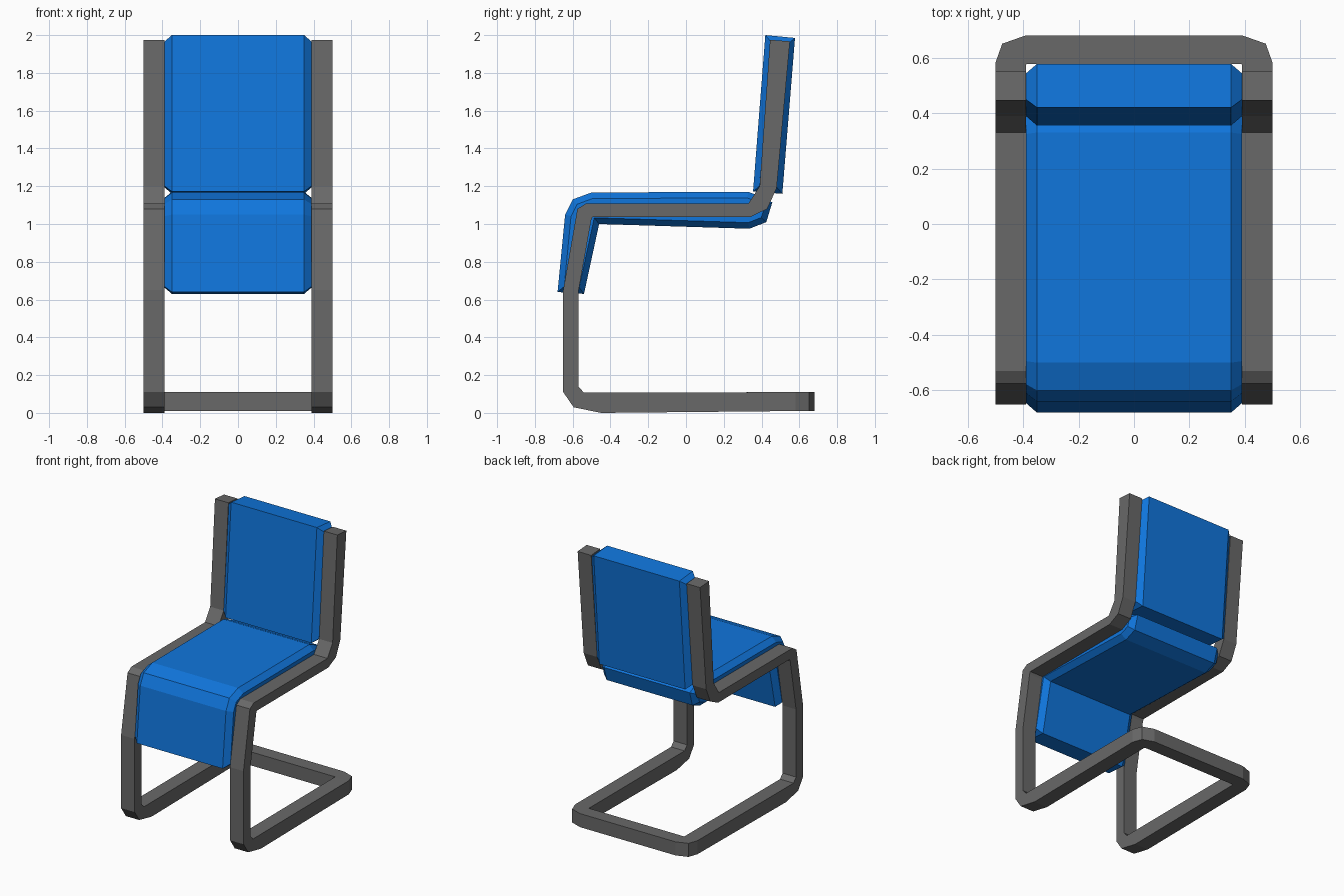
import bpy, bmesh

cube = bpy.data.objects.get("Cube")
if cube:
    bpy.data.objects.remove(cube, do_unlink=True)


def material(name, rgb):
    mat = bpy.data.materials.new(name)
    mat.use_nodes = True
    mat.diffuse_color = (*rgb, 1)
    mat.node_tree.nodes["Principled BSDF"].inputs["Base Color"].default_value = (*rgb, 1)
    return mat


blue = material("blue upholstery", (0.005, 0.18, 0.72))
grey = material("grey metal", (0.14, 0.14, 0.14))


def finish(name, bm, mat):
    bmesh.ops.recalc_face_normals(bm, faces=bm.faces[:])
    mesh = bpy.data.meshes.new(name)
    bm.to_mesh(mesh)
    bm.free()
    mesh.materials.append(mat)
    obj = bpy.data.objects.new(name, mesh)
    bpy.context.collection.objects.link(obj)
    return obj


def cushion(name, profile, half=0.35, rim=0.04):
    """Profile in (y, z) extruded across x, with both ends bevelled inward."""
    bm = bmesh.new()
    left, right = ([bm.verts.new((x, y, z)) for y, z in profile] for x in (half, -half))
    ends = [bm.faces.new(left), bm.faces.new(right)]
    n = len(profile)
    for i in range(n):
        j = (i + 1) % n
        bm.faces.new((left[i], left[j], right[j], right[i]))
    bmesh.ops.recalc_face_normals(bm, faces=bm.faces[:])
    for end in ends:
        bmesh.ops.inset_region(bm, faces=[end], thickness=0.032, depth=rim, use_even_offset=True)
    return finish(name, bm, blue)


# Seat cushion with front drop, and back cushion
cushion("seat_cushion", [
    (-0.68, 0.64), (-0.64, 1.05), (-0.60, 1.13), (-0.50, 1.167), (0.33, 1.17), (0.37, 1.155),
    (0.457, 1.115), (0.425, 1.01), (0.335, 0.975), (-0.46, 1.0), (-0.54, 0.63)])
cushion("back_cushion", [(0.42, 2.0), (0.577, 1.985), (0.51, 1.16), (0.355, 1.172)])

# Frame side stations: outer (y, z) and inner (y, z), from the back post down to the base
side = [
    ((0.445, 1.975), (0.55, 1.967)),
    ((0.39, 1.20), (0.48, 1.19)),
    ((0.33, 1.108), (0.43, 1.08)),
    ((0.31, 1.108), (0.34, 1.037)),
    ((-0.53, 1.108), (-0.495, 1.037)),
    ((-0.575, 1.08), (-0.502, 1.02)),
    ((-0.65, 0.65), (-0.57, 0.64)),
    ((-0.65, 0.11), (-0.57, 0.14)),
    ((-0.595, 0.03), (-0.54, 0.107)),
    ((-0.45, 0.0), (-0.45, 0.107)),
]
rings = [[(0.5, *o), (0.5, *i), (0.39, *i), (0.39, *o)] for o, i in side]
# Rear corner stations: outer (x, y) and inner (x, y)
for (xo, yo), (xi, yi) in [((0.5, 0.58), (0.39, 0.572)),
                           ((0.475, 0.65), (0.388, 0.576)),
                           ((0.39, 0.68), (0.384, 0.577))]:
    rings.append([(xo, yo, 0.01), (xo, yo, 0.11), (xi, yi, 0.11), (xi, yi, 0.01)])
rings += [[(-x, y, z) for x, y, z in ring] for ring in reversed(rings)]

# One continuous square tube
bm = bmesh.new()
tube = [[bm.verts.new(p) for p in ring] for ring in rings]
for a, b in zip(tube, tube[1:]):
    for k in range(4):
        m = (k + 1) % 4
        bm.faces.new((a[k], a[m], b[m], b[k]))
bm.faces.new(tube[0])
bm.faces.new(tube[-1])
finish("tubular_frame", bm, grey)
